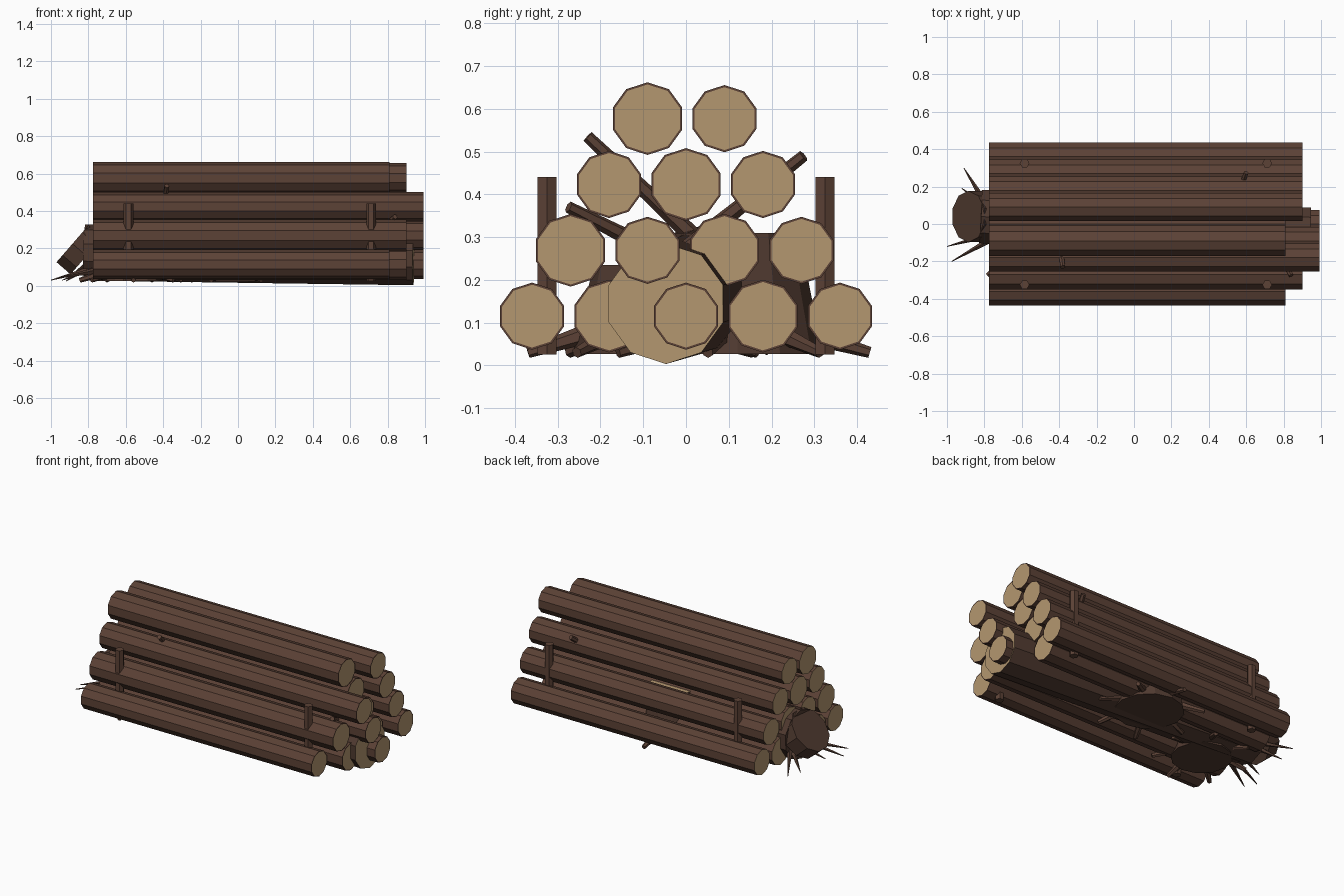
import bpy, bmesh, math
from mathutils import Vector

if "Cube" in bpy.data.objects:
    bpy.data.objects.remove(bpy.data.objects["Cube"])


def material(name, rgb):
    m = bpy.data.materials.new(name)
    lin = [((c / 255 + 0.055) / 1.055) ** 2.4 for c in rgb]
    m.diffuse_color = (*lin, 1)
    m.use_nodes = True
    m.node_tree.nodes["Principled BSDF"].inputs["Base Color"].default_value = m.diffuse_color
    return m


BARK = material("bark_brown", (92, 66, 54))
DARK = material("dark_bark", (80, 58, 48))
WOOD = material("cut_wood", (180, 151, 112))


def rod(name, a, b, r1, r2, sides, mat, roll=0.0, cut_start=False, cut_end=False, rim=0.005):
    """Faceted tapered rod from a to b; cut ends get a pale wood face inside a bark rim."""
    a, b = Vector(a), Vector(b)
    axis = (b - a).normalized()
    ref = Vector((0, 0, 1)) if abs(axis.z) < 0.95 else Vector((1, 0, 0))
    n1 = (ref - axis * ref.dot(axis)).normalized()
    n2 = axis.cross(n1)
    bm = bmesh.new()
    rings = []
    for p, r in ((a, r1), (b, r2)):
        ring = []
        for i in range(sides):
            t = roll + 2 * math.pi * i / sides
            ring.append(bm.verts.new(p + r * (math.cos(t) * n1 + math.sin(t) * n2)))
        rings.append(ring)
    for i in range(sides):
        j = (i + 1) % sides
        bm.faces.new((rings[0][i], rings[0][j], rings[1][j], rings[1][i]))
    caps = [(bm.faces.new(rings[0][::-1]), cut_start), (bm.faces.new(rings[1]), cut_end)]
    for face, cut in caps:
        if cut:
            bmesh.ops.inset_individual(bm, faces=[face], thickness=rim, depth=0.0)
            face.material_index = 1
    bm.normal_update()
    me = bpy.data.meshes.new(name)
    bm.to_mesh(me)
    bm.free()
    me.materials.append(mat)
    me.materials.append(WOOD)
    ob = bpy.data.objects.new(name, me)
    bpy.context.collection.objects.link(ob)
    return ob


# Stacked logs: four rows, with alternating thickness and three lengths
ENDS = (0.81, 0.90, 0.993)
for row, count in enumerate((5, 4, 3, 2)):
    z = 0.115 + 0.154 * row
    for i in range(count):
        y = 0.18 * (i - (count - 1) / 2)
        r = 0.085 if (row + i) % 2 else 0.0785
        rod(f"log_{row}_{i}", (-0.775, y, z), (ENDS[(row + i) % 3], y, z),
            r, r, 10, BARK, cut_start=True, cut_end=True)

# Upright side stakes
for x in (-0.585, 0.712):
    for y in (-0.325, 0.325):
        rod("stake", (x, y, 0.025), (x, y, 0.44), 0.026, 0.026, 6, BARK)

# Fallen trunk running through the pile, with its tilted root plate
rod("fallen_trunk", (-0.82, 0.04, 0.178), (0.94, -0.047, 0.144),
    0.15, 0.141, 10, DARK, cut_end=True, rim=0.007)
rod("root_plate", (-0.885, 0.04, 0.225), (-0.81, 0.04, 0.16),
    0.137, 0.137, 10, DARK, roll=math.pi / 10)

# Branches of the fallen trunk poking out between the logs
for a, b in (((-0.42, 0.04, 0.28), (-0.38, -0.23, 0.535)),
             ((0.50, 0.00, 0.27), (0.60, 0.275, 0.49)),
             ((0.74, -0.06, 0.26), (0.84, -0.275, 0.37))):
    rod("branch", a, b, 0.022, 0.014, 6, BARK)

# Pointed roots at the trunk foot
for a, b in (((-0.80, 0.12, 0.12), (-0.91, 0.30, 0.04)),
             ((-0.80, 0.10, 0.10), (-0.92, 0.19, 0.025)),
             ((-0.78, -0.06, 0.09), (-1.00, -0.12, 0.03)),
             ((-0.76, -0.08, 0.08), (-0.975, -0.20, 0.04)),
             ((-0.78, 0.00, 0.09), (-0.94, -0.03, 0.03))):
    rod("pointed_root", a, b, 0.018, 0.002, 5, DARK)

# Tree stumps under the pile, each with spreading roots
for x, y, r, top, reach, turn in ((-0.01, 0.12, 0.20, 0.31, 0.31, 0.5),
                                  (-0.57, -0.09, 0.175, 0.235, 0.28, 0.37)):
    rod("stump", (x, y, 0.027), (x, y, top), r, r * 0.72, 12, DARK, cut_end=True, rim=0.01)
    for k in range(7):
        t = math.pi * turn + 2 * math.pi * k / 7
        c, s = math.cos(t), math.sin(t)
        rod("stump_root", (x + 0.6 * r * c, y + 0.6 * r * s, 0.085),
            (x + reach * c, y + reach * s, 0.03), 0.026, 0.013, 6, BARK)
